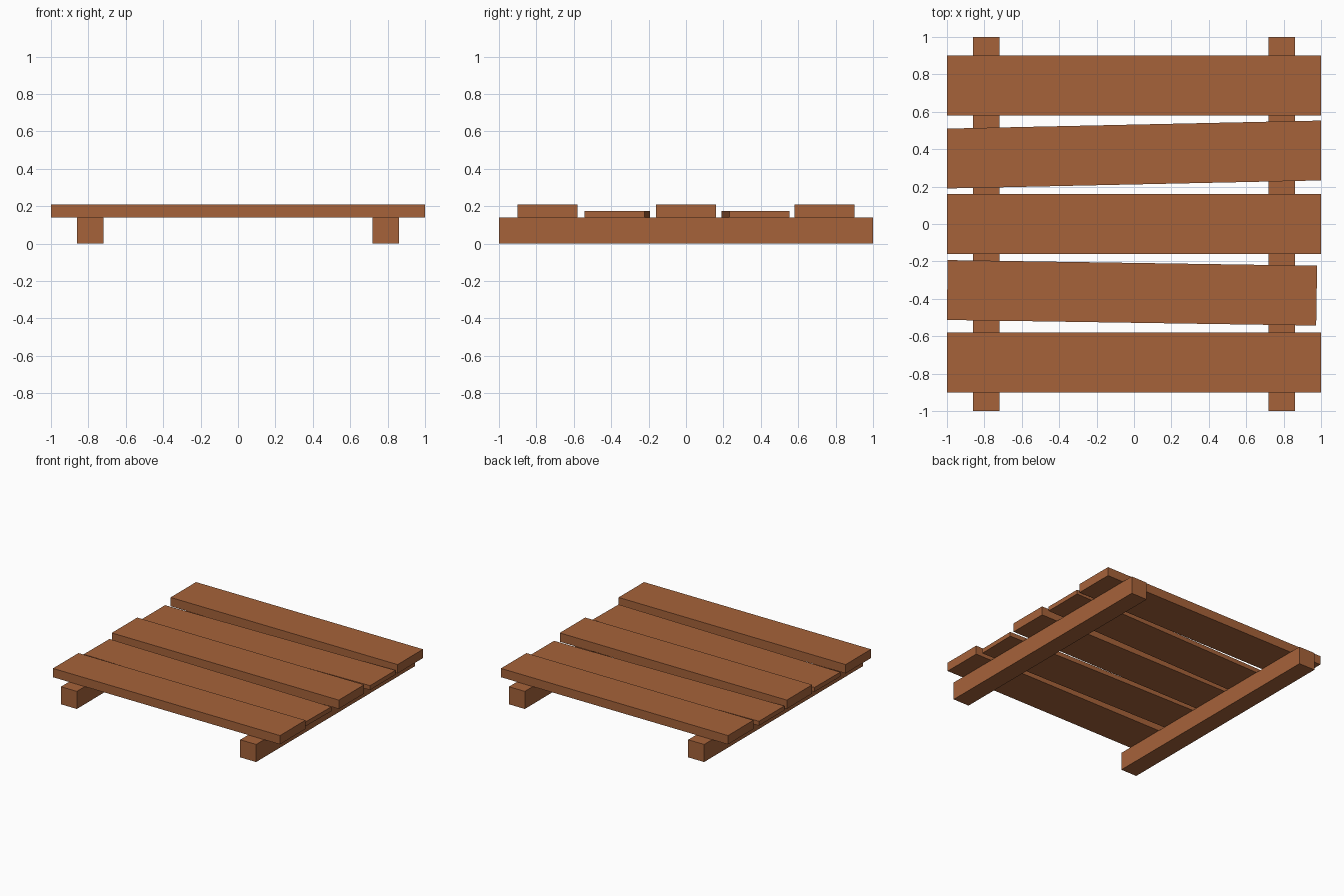
import bpy, bmesh

if "Cube" in bpy.data.objects:
    bpy.data.objects.remove(bpy.data.objects["Cube"])

wood = bpy.data.materials.new("brown_wood")
wood.diffuse_color = (0.38, 0.123, 0.042, 1)
wood.use_nodes = True
wood.node_tree.nodes["Principled BSDF"].inputs["Base Color"].default_value = wood.diffuse_color


def board(name, outline, z0, z1):
    """Extrude a four-cornered plan outline from z0 to z1."""
    bm = bmesh.new()
    face = bm.faces.new([bm.verts.new((x, y, z0)) for x, y in outline])
    top = bmesh.ops.extrude_face_region(bm, geom=[face])["geom"]
    for v in top:
        if isinstance(v, bmesh.types.BMVert):
            v.co.z = z1
    bmesh.ops.recalc_face_normals(bm, faces=bm.faces)
    mesh = bpy.data.meshes.new(name)
    bm.to_mesh(mesh)
    bm.free()
    mesh.materials.append(wood)
    ob = bpy.data.objects.new(name, mesh)
    bpy.context.collection.objects.link(ob)
    return ob


def rect(cx, cy, hx, hy):
    return [(cx - hx, cy - hy), (cx + hx, cy - hy), (cx + hx, cy + hy), (cx - hx, cy + hy)]


# Two support beams running front to back
for side, x in (("left", -0.79), ("right", 0.79)):
    board(side + "_beam", rect(x, 0, 0.07, 1.0), 0, 0.14)

# Three thick straight planks
for pos, y in (("front", -0.74), ("middle", 0), ("back", 0.74)):
    board(pos + "_thick_plank", rect(0, y, 1.0, 0.16), 0.14, 0.21)

# Two thin planks lying slightly crooked
board("back_thin_plank", [(-1, 0.19), (1, 0.233), (1, 0.553), (-1, 0.51)], 0.14, 0.175)
board("front_thin_plank", [(-1, -0.513), (0.974, -0.543), (0.979, -0.223), (-0.997, -0.193)], 0.14, 0.175)
